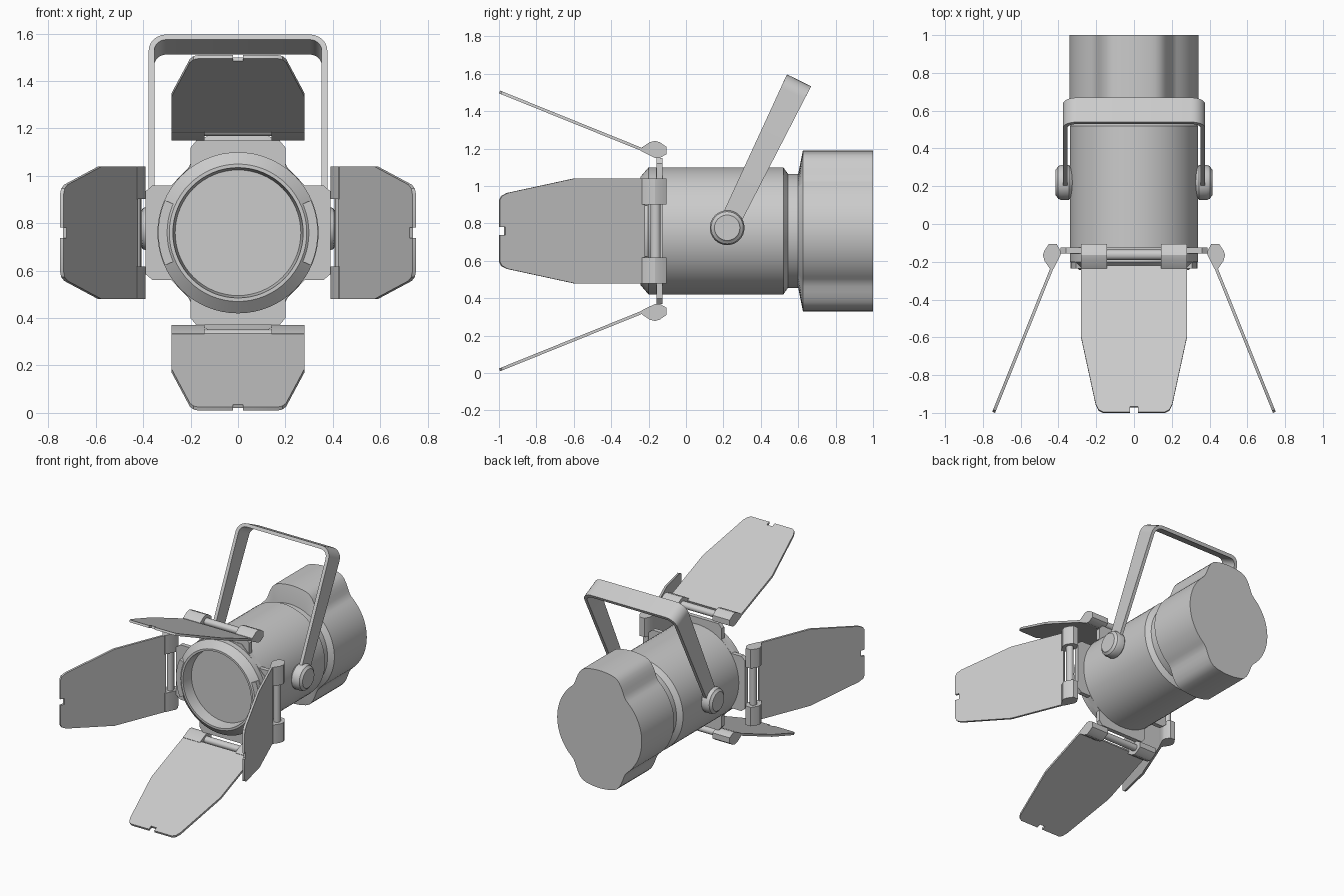
import bpy, bmesh, math
from mathutils import Matrix, Vector

if "Cube" in bpy.data.objects:
    bpy.data.objects.remove(bpy.data.objects["Cube"])

CZ = 0.76  # height of the lamp axis


def finish(bm, name, mat=None):
    bmesh.ops.recalc_face_normals(bm, faces=bm.faces[:])
    me = bpy.data.meshes.new(name)
    bm.to_mesh(me)
    bm.free()
    ob = bpy.data.objects.new(name, me)
    bpy.context.collection.objects.link(ob)
    if mat:
        me.materials.append(mat)
    bpy.ops.object.select_all(action='DESELECT')
    ob.select_set(True)
    bpy.context.view_layer.objects.active = ob
    bpy.ops.object.shade_smooth_by_angle(angle=math.radians(30))
    return ob


def loft(name, rings, mat=None):
    """Skin rings of equal size and cap both ends."""
    bm = bmesh.new()
    vs = [[bm.verts.new(p) for p in r] for r in rings]
    n = len(vs[0])
    for a, b in zip(vs, vs[1:]):
        for i in range(n):
            j = (i + 1) % n
            bm.faces.new((a[i], a[j], b[j], b[i]))
    bm.faces.new(vs[0])
    bm.faces.new(vs[-1])
    return finish(bm, name, mat)


def ring(y, r, n=64, phase=0.0):
    """Ring round the lamp axis; r is a number or a function of the angle."""
    out = []
    for i in range(n):
        a = 2 * math.pi * i / n + phase
        q = r(a) if callable(r) else r
        out.append(Vector((q * math.sin(a), y, CZ + q * math.cos(a))))
    return out


def prism(name, pts, t0, t1, place, m=Matrix()):
    """Extrude a 2D outline; place(a, b, t) maps it to space."""
    return loft(name, [[m @ Vector(place(a, b, t)) for a, b in pts] for t in (t0, t1)])


def mirrored(half):
    return half + [(-x, v) for x, v in reversed(half)]


# Lamp barrel with recessed front and rear neck
barrel = [(0.205, -0.10), (0.213, -0.12), (0.235, -0.12), (0.245, -0.15),
          (0.265, -0.16), (0.275, -0.243), (0.29, -0.243), (0.34, -0.20),
          (0.34, 0.52), (0.305, 0.545), (0.305, 0.61)]
loft("barrel", [ring(y, r) for r, y in barrel])

# Coloured lens
blue = bpy.data.materials.new("lens_blue")
blue.diffuse_color = (0.33, 0.27, 0.85, 1)
blue.use_nodes = True
blue.node_tree.nodes["Principled BSDF"].inputs["Base Color"].default_value = blue.diffuse_color
loft("lens", [ring(-0.122, 0.213), ring(-0.105, 0.213)], blue)


# Rear housing with a lobe above and below
def lobed(a):
    off = math.degrees(math.acos(min(1, abs(math.cos(a)))))
    t = min(1, max(0, (40 - off) / 24))
    return 0.342 + 0.088 * t * t * (3 - 2 * t)


loft("rear_housing", [ring(0.60, 0.305, 96), ring(0.625, lobed, 96), ring(1.0, lobed, 96)])

# Octagonal collar behind the door frame
loft("frame_collar", [ring(y, 0.368, 8, math.pi / 8) for y in (-0.16, -0.125)])

# Cross-shaped door frame
frame = []
for k in range(4):
    c, s = round(math.cos(k * math.pi / 2)), round(math.sin(k * math.pi / 2))
    for x, z in [(-0.2, 0.2), (-0.2, 0.36), (-0.175, 0.39), (0.175, 0.39), (0.2, 0.36)]:
        frame.append((x * c + z * s, -x * s + z * c))
prism("door_frame", frame, -0.157, -0.125, lambda a, b, t: (a, t, CZ + b))

# Clips that hold the frame on the barrel rim, left and right
arc = [math.radians(-24 + 48 * i / 10) for i in range(11)]
clip = [(0.337 * math.cos(a), 0.337 * math.sin(a)) for a in arc]
clip += [(0.292 * math.cos(a), 0.292 * math.sin(a)) for a in reversed(arc)]
for side, s in (("left", -1), ("right", 1)):
    prism("rim_clip_" + side, clip, -0.235, -0.13, lambda a, b, t: (s * a, t, CZ + b))

# Four barn doors with hinges, repeated round the axis
start, end = Vector((-0.20, 0.421)), Vector((-0.997, 0.743))
length = (end - start).length
along = (end - start) / length
normal = Vector((-along.y, along.x))
L = length
door = mirrored([(0.022, L - 0.03), (0.022, L), (0.165, L), (0.187, L - 0.012),
                 (0.203, L - 0.045), (0.28, 0.431), (0.28, 0.025)])
knuckle = [(-0.237, 0.425), (-0.235, 0.447), (-0.195, 0.474), (-0.165, 0.482),
           (-0.14, 0.474), (-0.105, 0.45), (-0.105, 0.41), (-0.14, 0.39), (-0.165, 0.39)]
pin = [(-0.163 + 0.027 * math.cos(i * math.pi / 8), 0.432 + 0.024 * math.sin(i * math.pi / 8))
       for i in range(16)]


def door_place(u, v, t):
    p = start + along * v + normal * t
    return (u, p.x, p.y)


for k, side in enumerate(("top", "right", "bottom", "left")):
    m = Matrix.Translation((0, 0, CZ)) @ Matrix.Rotation(k * math.pi / 2, 4, 'Y')
    prism(side + "_door", door, -0.008, 0.008, door_place, m)
    prism(side + "_hinge_pin", pin, -0.15, 0.15, lambda a, b, t: (t, a, b), m)
    for i, x in enumerate((-0.28, 0.142)):
        prism(f"{side}_hinge_knuckle_{i + 1}", knuckle, x, x + 0.138,
              lambda a, b, t: (t, a, b), m)

# Tilted yoke: a bent strap, slightly wider at the top
PIVOT = Vector((0, 0.22, 0.777))
tilt = Matrix.Translation(PIVOT) @ Matrix.Rotation(-math.radians(26), 4, 'X')
H, X, T, R = 0.877, 0.377, 0.024, 0.075


def strap_side(inset):
    r = R - inset
    half = [(X - inset, -0.03)]
    for i in range(7):
        a = i * math.pi / 12
        half.append((X - R + r * math.cos(a), H - R + r * math.sin(a)))
    return mirrored(half)


rings = []
for (xo, ho), (xi, hi) in zip(strap_side(0), strap_side(T)):
    w = 0.052 + 0.02 * max(0, min(1, ho / H))
    rings.append([tilt @ Vector(p) for p in
                  ((xo, -w, ho), (xo, w, ho), (xi, w, hi), (xi, -w, hi))])
loft("yoke", rings)

# Pivot knobs
for side, s in (("left", -1), ("right", 1)):
    prof = [(0.075, 0.325), (0.093, 0.345), (0.093, 0.385), (0.086, 0.402),
            (0.072, 0.41), (0.068, 0.416)]
    loft("pivot_knob_" + side, [
        [PIVOT + Vector((s * x, r * math.cos(i * math.pi / 16), r * math.sin(i * math.pi / 16)))
         for i in range(32)] for r, x in prof])
